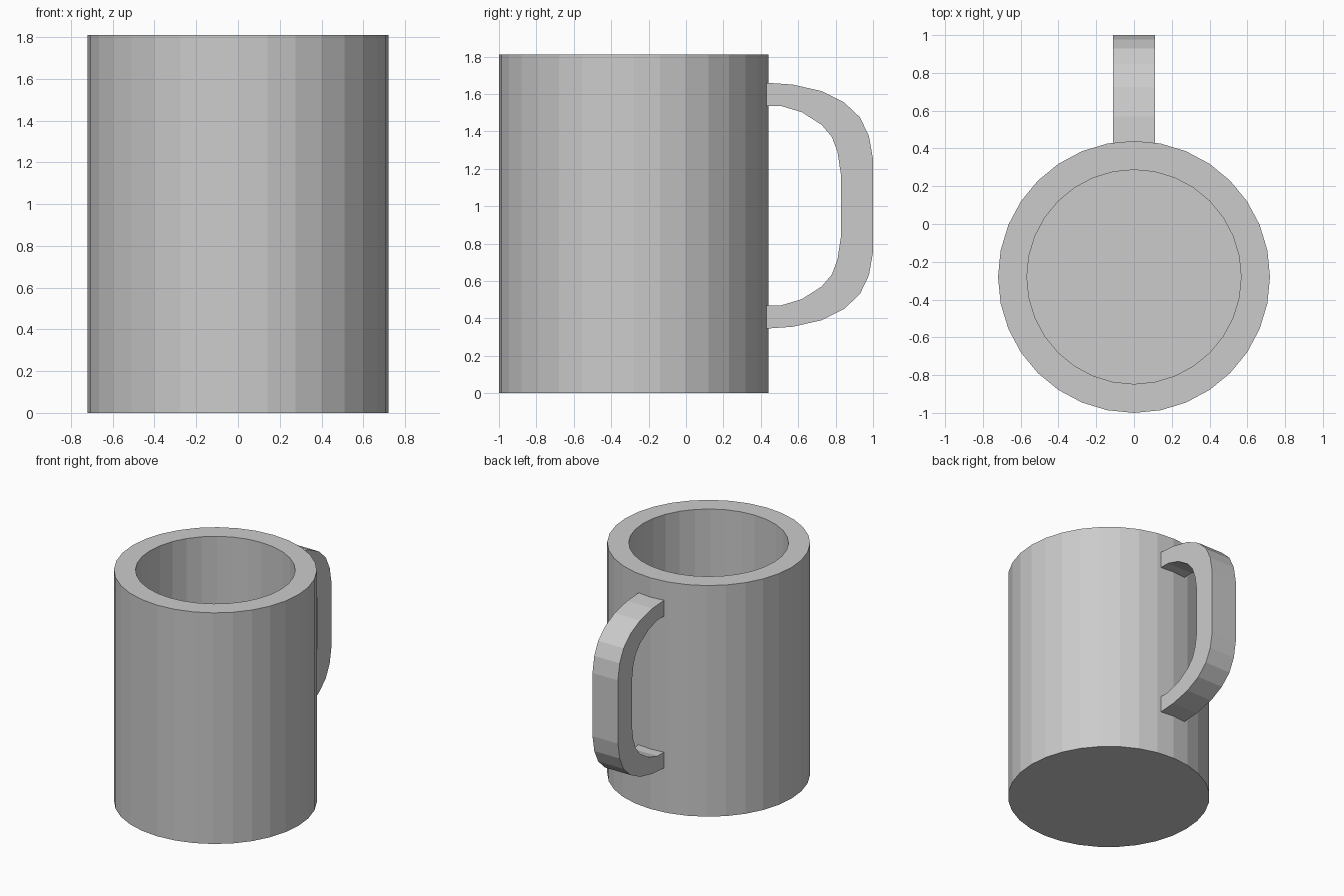
import bpy, bmesh
from math import cos, sin, pi

if "Cube" in bpy.data.objects:
    bpy.data.objects.remove(bpy.data.objects["Cube"])

SIDES = 32
CY = -0.28      # body axis in y
MID_Z = 1.0025  # mirror height of the handle


def finish(bm, name):
    bmesh.ops.recalc_face_normals(bm, faces=bm.faces)
    mesh = bpy.data.meshes.new(name)
    bm.to_mesh(mesh)
    bm.free()
    obj = bpy.data.objects.new(name, mesh)
    bpy.context.collection.objects.link(obj)
    return obj


def bridge(bm, a, b):
    n = len(a)
    for i in range(n):
        j = (i + 1) % n
        bm.faces.new((a[i], a[j], b[j], b[i]))


# Hollow body: outer wall, flat rim, inner wall and floor
bm = bmesh.new()
rings = []
for r, z in [(0.72, 0), (0.72, 1.81), (0.567, 1.81), (0.567, 0.15)]:
    rings.append([bm.verts.new((r * cos(2 * pi * i / SIDES),
                                CY + r * sin(2 * pi * i / SIDES), z))
                  for i in range(SIDES)])
for lower, upper in zip(rings, rings[1:]):
    bridge(bm, lower, upper)
bm.faces.new(rings[0])
bm.faces.new(rings[-1])
finish(bm, "mug_body")

# Handle: upper half of the band as (y, z), mirrored downwards
outer = [(0.425, 1.66), (0.57, 1.65), (0.725, 1.615), (0.845, 1.555),
         (0.93, 1.475), (0.978, 1.375), (1.0, 1.25)]
inner = [(0.425, 1.535), (0.51, 1.535), (0.62, 1.502), (0.725, 1.435),
         (0.78, 1.37), (0.81, 1.29), (0.828, 1.17)]


def full(half):
    return half + [(y, 2 * MID_Z - z) for y, z in reversed(half)]


bm = bmesh.new()
sections = []
for (yo, zo), (yi, zi) in zip(full(outer), full(inner)):
    sections.append([bm.verts.new(p) for p in
                     [(-0.11, yo, zo), (0.11, yo, zo),
                      (0.11, yi, zi), (-0.11, yi, zi)]])
for a, b in zip(sections, sections[1:]):
    bridge(bm, a, b)
bm.faces.new(sections[0])
bm.faces.new(sections[-1])
finish(bm, "handle")
